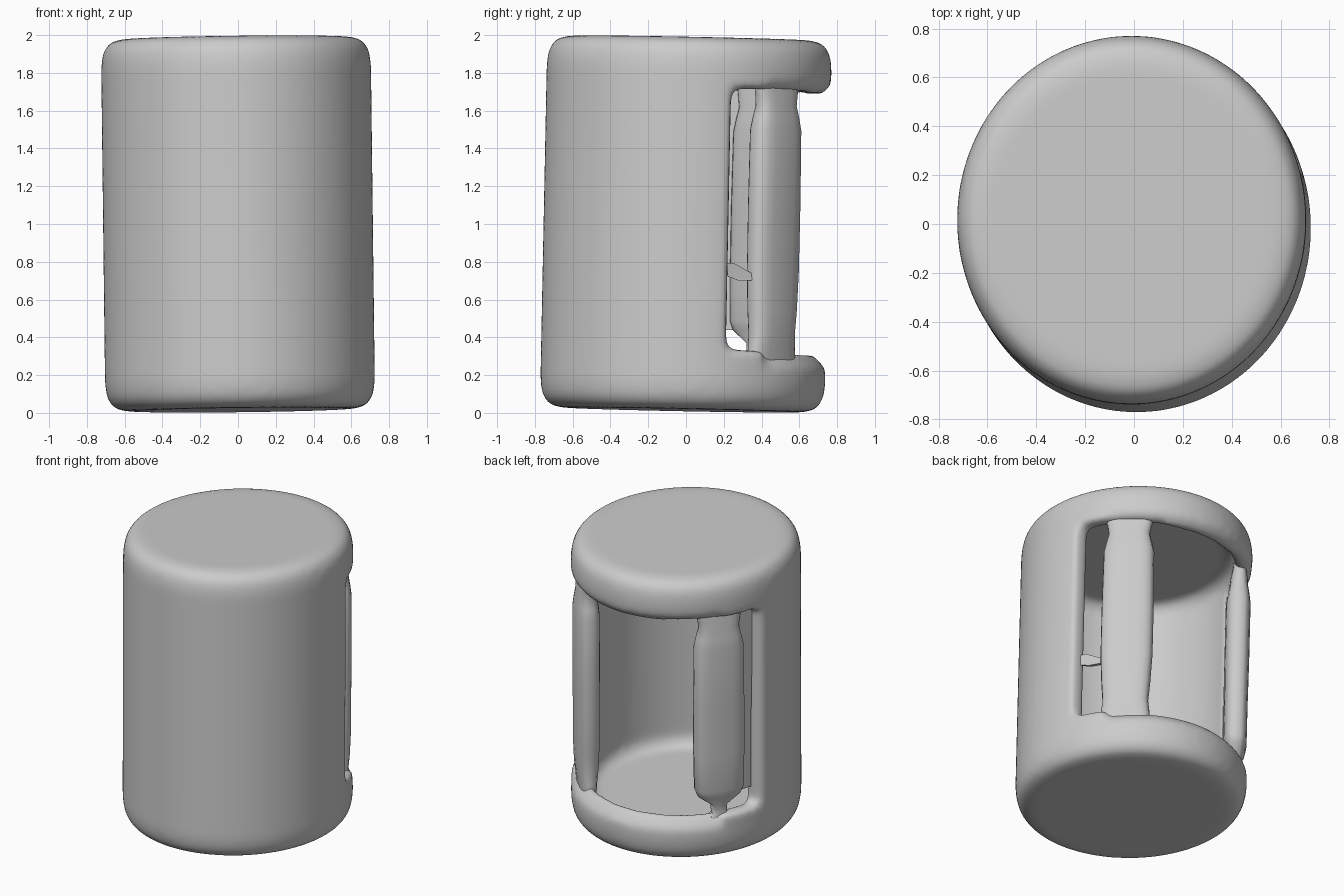
import bpy, bmesh, math
from mathutils import Vector

if "Cube" in bpy.data.objects:
    bpy.data.objects.remove(bpy.data.objects["Cube"])

RX, RY = 0.715, 0.755            # slightly oval plan
TILT = (-0.02, -0.012, 0)        # the whole thing leans a little


def finish(name, bm):
    """Turn a bmesh (heights measured from the middle) into a leaning object."""
    bmesh.ops.recalc_face_normals(bm, faces=bm.faces[:])
    me = bpy.data.meshes.new(name)
    bm.to_mesh(me)
    bm.free()
    ob = bpy.data.objects.new(name, me)
    bpy.context.collection.objects.link(ob)
    ob.location = (0, 0, 1)
    ob.rotation_euler = TILT
    return ob


def loft(name, rings, keep_behind=None):
    """Skin a stack of closed rings, cap both ends, optionally keep only y > value."""
    bm = bmesh.new()
    loops = [[bm.verts.new(p) for p in ring] for ring in rings]
    n = len(loops[0])
    for a, b in zip(loops, loops[1:]):
        for i in range(n):
            j = (i + 1) % n
            bm.faces.new((a[i], a[j], b[j], b[i]))
    bm.faces.new(loops[0])
    bm.faces.new(loops[-1])
    if keep_behind is not None:
        geom = bm.verts[:] + bm.edges[:] + bm.faces[:]
        cut = bmesh.ops.bisect_plane(bm, geom=geom, plane_co=(0, keep_behind, 0),
                                     plane_no=(0, 1, 0), clear_inner=True)
        edges = [e for e in cut["geom_cut"] if isinstance(e, bmesh.types.BMEdge)]
        bmesh.ops.contextual_create(bm, geom=edges)
    return finish(name, bm)


def drum(name, profile, rx, ry, keep_behind=None, n=72):
    rings = []
    for r, z in profile:
        rings.append([(rx * r * math.cos(2 * math.pi * i / n),
                       ry * r * math.sin(2 * math.pi * i / n), z) for i in range(n)])
    return loft(name, rings, keep_behind)


def smooth(ob):
    """Apply the modifiers and shade smooth."""
    bpy.ops.object.select_all(action='DESELECT')
    ob.select_set(True)
    bpy.context.view_layer.objects.active = ob
    for m in list(ob.modifiers):
        bpy.ops.object.modifier_apply(modifier=m.name)
    bpy.ops.object.shade_smooth_by_angle(angle=math.radians(40))


# Hollow drum with rounded rims
H = 0.985
half = [(0.86, H), (0.94, H - 0.02), (0.983, H - 0.065), (1.0, H - 0.14)]
shell = drum("drum_shell", [(r, -z) for r, z in half] + half[::-1], RX, RY)

cavity = drum("cavity_cutter", [(0.93, -0.83), (1, -0.77), (1, 0.77), (0.93, 0.83)],
              0.61, 0.65)

# Large opening across the back, reaching further forward on the left
bm = bmesh.new()
bmesh.ops.create_cube(bm, size=2)
for v in bm.verts:
    if v.co.y < 0:
        v.co = (v.co.x, 0.16 if v.co.x < 0 else 0.24, v.co.z * 0.69 + 0.025)
    else:
        v.co = (v.co.x, 1.2, v.co.z * 0.69)
opening = finish("opening_cutter", bm)

# Flared cut that rounds the lips of the opening
flare = drum("lip_cutter", [(0.91, -0.68), (1.06, -0.80), (1.06, 0.80), (0.91, 0.68)],
             RX, RY, keep_behind=0.42)

cutters = (cavity, opening, flare)
for cutter in cutters:
    cutter.hide_render = True
    mod = shell.modifiers.new("cut", 'BOOLEAN')
    mod.operation = 'DIFFERENCE'
    mod.solver = 'EXACT'
    mod.object = cutter
remesh = shell.modifiers.new("soften", 'REMESH')
remesh.mode = 'VOXEL'
remesh.voxel_size = 0.022
relax = shell.modifiers.new("relax", 'SMOOTH')
relax.factor = 0.5
relax.iterations = 14
smooth(shell)
for cutter in cutters:
    bpy.data.objects.remove(cutter)


# Two flat-oval posts in the opening: (height, half width, half thickness)
def post(name, x, y, angle, sections, n=20):
    a0 = math.radians(angle)
    centre = Vector((x, y, 0))
    out = Vector((math.cos(a0), math.sin(a0), 0))
    along = Vector((-out.y, out.x, 0))
    rings = []
    for z, w, t in sections:
        ring = []
        for i in range(n):
            a = 2 * math.pi * i / n
            c, s = math.cos(a), math.sin(a)
            p = centre + along * (w * math.copysign(abs(c) ** 0.7, c))
            p += out * (t * math.copysign(abs(s) ** 0.7, s))
            ring.append((p.x, p.y, z - 1))
        rings.append(ring)
    smooth(loft(name, rings))


upper = [(0.75, 0.165, 0.075), (1.1, 0.165, 0.078), (1.5, 0.16, 0.078),
         (1.57, 0.145, 0.07), (1.63, 0.13, 0.06), (1.69, 0.14, 0.055),
         (1.74, 0.15, 0.045), (1.8, 0.15, 0.04)]
post("right_post", 0.445, 0.465, 45,
     [(0.2, 0.16, 0.05), (0.28, 0.16, 0.055), (0.34, 0.155, 0.06),
      (0.42, 0.145, 0.07), (0.55, 0.155, 0.075)] + upper)
post("left_post", -0.522, 0.385, 143,
     [(0.2, 0.14, 0.05), (0.27, 0.11, 0.05), (0.32, 0.05, 0.04),
      (0.38, 0.05, 0.04), (0.45, 0.14, 0.065), (0.5, 0.16, 0.075)] + upper)


# Thin ragged webs in the gaps beside the posts: (height, front y, back y)
def web(name, side, sections):
    rings = []
    for z, y0, y1 in sections:
        ring = []
        for y, r in ((y0, 0.89), (y1, 0.89), (y1, 0.92), (y0, 0.92)):
            ring.append((side * RX * math.sqrt(r * r - (y / RY) ** 2), y, z - 1))
        rings.append(ring)
    smooth(loft(name, rings))


web("right_web", 1, [(0.7, 0.28, 0.37), (0.73, 0.2, 0.37), (0.79, 0.2, 0.26)])
web("left_web", -1, [(0.45, 0.19, 0.27), (0.8, 0.19, 0.25), (1.3, 0.18, 0.26),
                     (1.74, 0.18, 0.3)])
